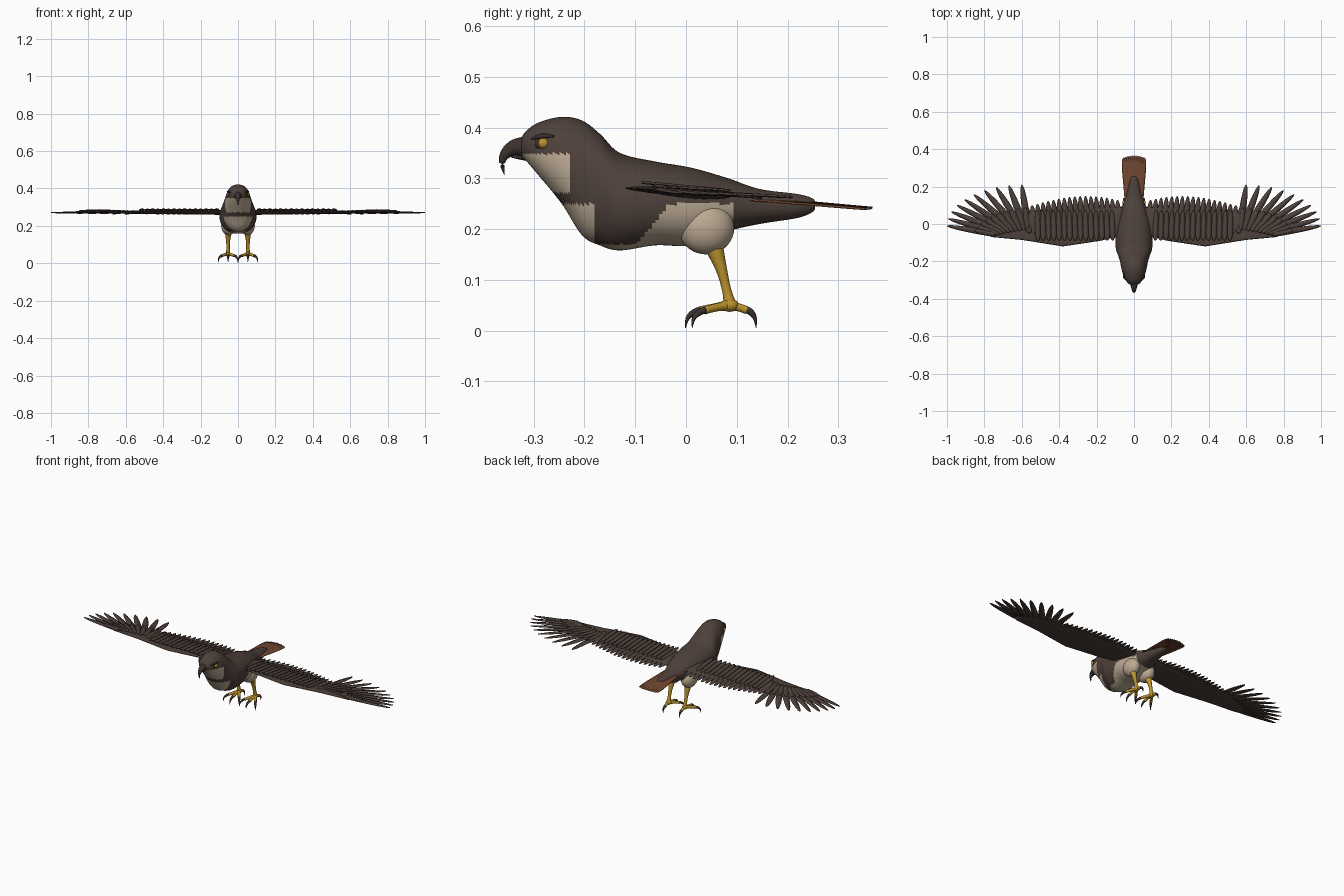
import bpy, bmesh, math
from mathutils import Vector

if "Cube" in bpy.data.objects:
    bpy.data.objects.remove(bpy.data.objects["Cube"])


def material(name, r, g, b):
    m = bpy.data.materials.new(name)
    m.use_nodes = True
    m.diffuse_color = (r, g, b, 1)
    node = m.node_tree.nodes["Principled BSDF"]
    node.inputs["Base Color"].default_value = (r, g, b, 1)
    node.inputs["Roughness"].default_value = 0.8
    return m


BROWN = material("dark_brown_plumage", 0.075, 0.052, 0.043)
CREAM = material("cream_plumage", 0.50, 0.40, 0.29)
RUST = material("rust_tail", 0.17, 0.062, 0.03)
YELLOW = material("yellow_skin", 0.50, 0.29, 0.025)
HORN = material("dark_horn", 0.045, 0.031, 0.028)


def finish(name, bm, mats, rule=None, mirror=False, thickness=0, smooth=True):
    """Turn a bmesh into a named object, coloured face by face with a rule."""
    bmesh.ops.recalc_face_normals(bm, faces=bm.faces)
    for f in bm.faces:
        f.smooth = smooth
        if rule:
            f.material_index = int(rule(f.calc_center_median()))
    me = bpy.data.meshes.new(name)
    bm.to_mesh(me)
    bm.free()
    for m in mats:
        me.materials.append(m)
    ob = bpy.data.objects.new(name, me)
    bpy.context.collection.objects.link(ob)
    if thickness:
        ob.modifiers.new("thickness", "SOLIDIFY").thickness = thickness
    if mirror:
        ob.modifiers.new("mirror", "MIRROR")
    return ob


def spline(points, steps):
    """Smooth curve through the points; works on tuples of any size."""
    pts = [Vector(p) for p in points]
    out = []
    for i in range(len(pts) - 1):
        a, b, c, d = pts[max(i - 1, 0)], pts[i], pts[i + 1], pts[min(i + 2, len(pts) - 1)]
        for k in range(steps):
            t = k / steps
            out.append(b + (c - a) * (t / 2) + (a * 2 - b * 5 + c * 4 - d) * (t * t / 2)
                       + (b * 3 - a - c * 3 + d) * (t ** 3 / 2))
    return out + [pts[-1]]


def skin(bm, rings):
    """Join closed rings of points into a capped skin."""
    loops = [[bm.verts.new(p) for p in ring] for ring in rings]
    for a, b in zip(loops, loops[1:]):
        for i in range(len(a)):
            j = (i + 1) % len(a)
            bm.faces.new((a[i], a[j], b[j], b[i]))
    bm.faces.new(loops[0])
    bm.faces.new(loops[-1])


def tube(bm, points, sides=12, steps=4):
    """Tapered tube; every point is x, y, z, radius."""
    path = spline(points, steps)
    rings = []
    for i, p in enumerate(path):
        way = path[min(i + 1, len(path) - 1)].xyz - path[max(i - 1, 0)].xyz
        q = way.to_track_quat("Z", "Y")
        r = max(p[3], 0.0004)
        rings.append([p.xyz + q @ Vector((r * math.cos(a), r * math.sin(a), 0))
                      for a in (math.tau * k / sides for k in range(sides))])
    skin(bm, rings)


def ball(bm, centre, size):
    res = bmesh.ops.create_uvsphere(bm, u_segments=28, v_segments=18, radius=1)
    for v in res["verts"]:
        v.co = Vector(c + s * k for c, s, k in zip(centre, size, v.co))


def feather(bm, root, tip, half_width, point=3):
    """Leaf-shaped blade with a raised quill; a higher point is blunter."""
    root, tip = Vector(root), Vector(tip)
    side = (tip - root).cross(Vector((0, 0, 1))).normalized()
    rows = []
    for k in range(13):
        t = (1 - math.cos(math.pi * k / 12)) / 2
        w = half_width * min(1, 0.15 + 2.2 * math.sqrt(t)) * math.sqrt(max(1 - t ** point, 0.001))
        mid = root.lerp(tip, t)
        rows.append([bm.verts.new(mid + side * w * s + Vector((0, 0, 0.003 * (1 - abs(s)))))
                     for s in (-1, 0, 1)])
    for a, b in zip(rows, rows[1:]):
        for i in (0, 1):
            bm.faces.new((a[i], a[i + 1], b[i + 1], b[i]))


# Body, head and tail base: y, top, bottom, half width
STATIONS = [
    (-.328, .365, .35, .01), (-.318, .39, .338, .03), (-.29, .41, .305, .05),
    (-.245, .421, .25, .066), (-.205, .414, .188, .074), (-.17, .388, .168, .084),
    (-.13, .35, .158, .097), (-.06, .333, .168, .098), (.01, .321, .168, .088),
    (.08, .301, .195, .066), (.145, .279, .21, .045), (.22, .269, .222, .027),
    (.25, .26, .234, .016), (.254, .25, .244, .004)]


def section(y, top, bottom, w):
    ring = []
    for k in range(80):
        c, s = math.cos(math.tau * k / 80), math.sin(math.tau * k / 80)
        ring.append((w * math.copysign(abs(c) ** 0.88, c), y,
                     (top + bottom) / 2 + (top - bottom) / 2 * math.copysign(abs(s) ** 0.96, s)))
    return ring


def pale(p):
    face = p.y < -.228 and .272 < p.z < .348
    breast = p.z < .25 and p.y < -.18
    belly = p.z < .25 and -.06 + .8 * (p.z - .216) < p.y < .095
    return face or breast or belly or p.z < .17


bm = bmesh.new()
skin(bm, [section(*s) for s in spline(STATIONS, 10)])
finish("body", bm, [BROWN, CREAM], pale)

# Hooked beak with a lower jaw
bm = bmesh.new()
tube(bm, [(0, -.305, .36, .024), (0, -.335, .361, .017), (0, -.355, .349, .011),
          (0, -.362, .331, .006), (0, -.358, .307, .0005)], 16)
tube(bm, [(0, -.31, .347, .014), (0, -.33, .344, .007), (0, -.345, .342, .001)])
finish("beak", bm, [HORN])

# Eyes, their dark rims and brows
bm = bmesh.new()
ball(bm, (.049, -.281, .369), (.011, .011, .011))
finish("eye", bm, [YELLOW], mirror=True)
bm = bmesh.new()
ball(bm, (.046, -.28, .369), (.009, .018, .015))
tube(bm, [(.036, -.305, .377, .002), (.052, -.285, .383, .005), (.056, -.26, .383, .002)])
finish("eye_rim", bm, [HORN], mirror=True)

# Thighs, legs, toes and talons
bm = bmesh.new()
ball(bm, (.05, .04, .202), (.04, .055, .052))
finish("thigh", bm, [CREAM], mirror=True)
bm = bmesh.new()
talons = bmesh.new()
tube(bm, [(.052, .05, .185, .017), (.052, .057, .16, .017), (.053, .07, .12, .011),
          (.053, .08, .08, .009), (.053, .087, .05, .013)], 16)
ball(bm, (.053, .086, .05), (.015, .018, .013))
for dx, dy in ((-.6, -.85), (0, -1), (.6, -.85), (0, .6)):
    def at(reach, z, r):
        return (.053 + dx * reach, .086 + dy * reach, z, r)
    tube(bm, [at(0, .05, .011), at(.028, .046, .008), at(.058, .04, .008)])
    tube(talons, [at(.052, .042, .007), at(.07, .036, .0065), at(.083, .024, .004), at(.087, .005, .0005)])
finish("leg", bm, [YELLOW], mirror=True)
finish("talons", talons, [HORN], mirror=True)


# Wing arm: span position, leading edge, trailing edge, half thickness
def wing_z(y):
    return .272 - .075 * y


bm = bmesh.new()
rings = []
for x, lead, trail, thick in ((.03, -.06, .09, .012), (.1, -.07, .09, .011), (.18, -.09, .09, .009),
                              (.38, -.12, .08, .007), (.6, -.085, .07, .005), (.76, -.07, .0, .004),
                              (.79, -.06, -.03, .002)):
    mid, half = (lead + trail) / 2, (trail - lead) / 2
    ring = []
    for k in range(20):
        a = math.tau * k / 20
        y = mid + half * math.cos(a)
        ring.append((x, y, wing_z(y) + thick * math.sin(a)))
    rings.append(ring)
skin(bm, rings)
finish("wing_arm", bm, [BROWN], mirror=True)

# Secondary flight feathers with overlapping coverts on top
bm = bmesh.new()
coverts = bmesh.new()
for i in range(18):
    x = .085 + .0285 * i
    y = .1 + .05 * math.sin(math.pi * min(1, (i + 4) / 20))
    lift = .001 * (i % 2)
    feather(bm, (x - .01, -.05, .28 + lift), (x + .004, y, wing_z(y) + lift), .019)
    if 0 < i < 16:
        feather(coverts, (x, -.088, .291 + lift), (x + .005, .075, .276 + lift), .014, 5)
finish("secondary_feathers", bm, [BROWN], mirror=True, thickness=.002)
finish("wing_coverts", coverts, [BROWN], mirror=True, thickness=.002)

# Primary flight feathers fanned round the wing tip, with short coverts
bm = bmesh.new()
coverts = bmesh.new()
for i in range(10):
    t = i / 9
    a = math.radians(90 * (1 - t))
    root = Vector((.57 + .17 * t, .0 - .055 * t, .274 + .006 * t))
    tip = Vector((.6 + .4 * math.cos(a), -.01 + .22 * math.sin(a), .262 + .008 * t))
    feather(bm, root, tip, .019 - .003 * t)
    up = Vector((0, 0, .006))
    feather(coverts, root + up + Vector((0, -.03 * (1 - t), 0)), root.lerp(tip, .42) + up, .015, 4)
finish("primary_feathers", bm, [BROWN], mirror=True, thickness=.002)
finish("primary_coverts", coverts, [BROWN], mirror=True, thickness=.002)

# Fanned tail with pale tips
bm = bmesh.new()
for i in range(-5, 6):
    s = i / 5
    lift = -.006 * abs(s)
    feather(bm, (.03 * s, .07, .268 + lift), (.055 * s, .367 - .012 * s * s, .241 + lift / 3), .015, 14)
finish("tail_feathers", bm, [RUST, CREAM], lambda p: p.y > .355, thickness=.002)
